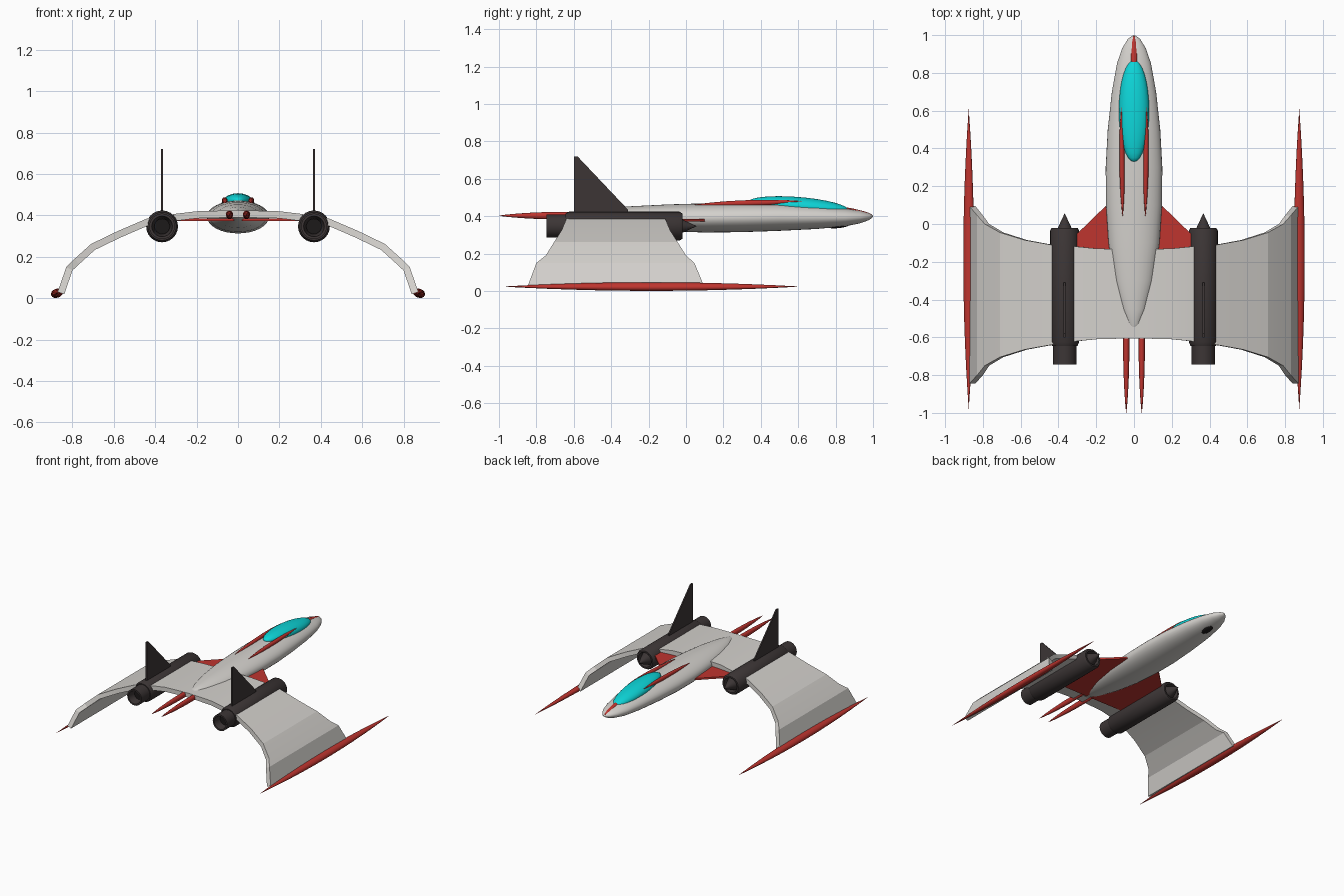
import bpy, bmesh, math
from mathutils import Vector

if "Cube" in bpy.data.objects:
    bpy.data.objects.remove(bpy.data.objects["Cube"])


def mat(name, col):
    m = bpy.data.materials.new(name)
    m.diffuse_color = (*col, 1)
    m.use_nodes = True
    m.node_tree.nodes["Principled BSDF"].inputs["Base Color"].default_value = m.diffuse_color
    return m


WHITE = mat("hull_white", (0.66, 0.64, 0.61))
RED = mat("trim_red", (0.52, 0.035, 0.028))
DARK = mat("engine_dark", (0.045, 0.036, 0.036))
CYAN = mat("canopy_cyan", (0.004, 0.66, 0.68))
BLACK = mat("inlet_black", (0.012, 0.01, 0.01))


def finish(name, bm, material, angle=35):
    bmesh.ops.recalc_face_normals(bm, faces=bm.faces)
    for f in bm.faces:
        f.smooth = angle > 0
    for e in bm.edges:
        e.smooth = e.calc_face_angle(0) < math.radians(angle)
    me = bpy.data.meshes.new(name)
    bm.to_mesh(me)
    bm.free()
    me.materials.append(material)
    ob = bpy.data.objects.new(name, me)
    bpy.context.collection.objects.link(ob)
    return ob


def loft(name, rings, material, n=32, tilt=0, angle=35):
    """Skin elliptical rings (x, y, z, rx, rz) that run along y."""
    bm = bmesh.new()
    loops = []
    for x, y, z, rx, rz in rings:
        vs = []
        for i in range(n):
            a = 2 * math.pi * i / n
            u, v = rx * math.cos(a), rz * math.sin(a)
            vs.append(bm.verts.new((x + u * math.cos(tilt) - v * math.sin(tilt), y,
                                    z + u * math.sin(tilt) + v * math.cos(tilt))))
        loops.append(vs)
    for a, b in zip(loops, loops[1:]):
        for i in range(n):
            j = (i + 1) % n
            bm.faces.new((a[i], a[j], b[j], b[i]))
    bm.faces.new(loops[0])
    bm.faces.new(loops[-1])
    return finish(name, bm, material, angle)


def spindle(name, rear, front, rx, rz, material, power=1.0, n=16, tilt=0, steps=16):
    """Body between two points, pointed (power 1) or ellipsoidal (power 0.5)."""
    rear, front = Vector(rear), Vector(front)
    rings = []
    for i in range(steps + 1):
        t = -math.cos(math.pi * i / steps)
        k = max(1 - t * t, 0.0004) ** power
        p = rear.lerp(front, (t + 1) / 2)
        rings.append((p.x, p.y, p.z, rx * k, rz * k))
    return loft(name, rings, material, n, tilt, 60)


def slab(name, pts, offset, material):
    """Flat polygon extruded by an offset vector."""
    bm = bmesh.new()
    f = bm.faces.new([bm.verts.new(p) for p in pts])
    g = bmesh.ops.extrude_face_region(bm, geom=[f])["geom"]
    bmesh.ops.translate(bm, vec=offset, verts=[v for v in g if isinstance(v, bmesh.types.BMVert)])
    return finish(name, bm, material, 0)


# Fuselage: y, half width, top z, bottom z
hull = [(-.57, .005, .417, .407), (-.53, .032, .430, .385), (-.45, .065, .441, .365),
        (-.3, .105, .453, .34), (-.1, .135, .463, .32), (.1, .148, .469, .313),
        (.3, .15, .472, .315), (.5, .139, .470, .322), (.7, .117, .458, .332),
        (.85, .09, .442, .346), (.93, .063, .429, .362), (.98, .032, .415, .38),
        (1.0, .004, .403, .396)]
loft("fuselage", [(0, y, (t + b) / 2, w, (t - b) / 2) for y, w, t, b in hull], WHITE, 32, 0, 70)

# Canopy, nose stripe and chin inlet
spindle("canopy", (0, .33, .474), (0, .87, .432), .08, .05, CYAN, .5, 32)
spindle("nose_stripe", (0, .80, .449), (0, .995, .407), .017, .012, RED, .5)
spindle("chin_inlet", (0, .76, .341), (0, .87, .352), .03, .010, BLACK, .5)

# Arched wing: x, top z, leading y, trailing y
half = [(0, .425, -.135, -.605), (.2, .42, -.13, -.61), (.3, .408, -.12, -.62),
        (.44, .385, -.11, -.64), (.58, .325, -.085, -.665), (.71, .262, -.045, -.705),
        (.79, .19, .0, -.75), (.83, .15, .045, -.80), (.872, .03, .095, -.845)]
span = [(-x, z, l, t) for x, z, l, t in reversed(half[1:])] + half
bm = bmesh.new()
secs = []
for i, (x, z, lead, trail) in enumerate(span):
    a, b = span[max(i - 1, 0)], span[min(i + 1, len(span) - 1)]
    d = Vector((b[0] - a[0], b[1] - a[1])).normalized()
    ix, iz = x + d.y * .034, z - d.x * .034
    secs.append([bm.verts.new(p) for p in ((x, lead, z), (x, trail, z), (ix, trail, iz), (ix, lead, iz))])
for a, b in zip(secs, secs[1:]):
    for i in range(4):
        j = (i + 1) % 4
        bm.faces.new((a[i], a[j], b[j], b[i]))
bm.faces.new(secs[0])
bm.faces.new(secs[-1])
finish("arched_wing", bm, WHITE, 12)

# Engine outline, from inside the nozzle to inside the intake: y, radius
shell = [(-.68, .038), (-.745, .05), (-.745, .062), (-.645, .062), (-.645, .068), (-.625, .077),
         (-.035, .077), (-.02, .068), (-.02, .056), (-.06, .052)]
for s, side in ((-1, "left"), (1, "right")):
    ex, ez = .367 * s, .347
    loft(side + "_engine", [(ex, y, ez, r, r) for y, r in shell], DARK, 24)
    loft(side + "_intake_cone", [(ex, y, ez, r, r) for y, r in ((-.06, .05), (-.02, .036), (.055, .001))], DARK, 24)
    loft(side + "_nozzle_core", [(ex, y, ez, r, r) for y, r in ((-.69, .037), (-.683, .037))], BLACK, 24)
    slab(side + "_tail_fin", [(ex - .005, y, z) for y, z in
         ((-.6, .40), (-.6, .72), (-.58, .72), (-.31, .435), (-.31, .40))], (.01, 0, 0), DARK)
    # Red strake, running under the wing root
    slab(side + "_strake", [(s * x, y, .372) for x, y in
         ((.02, .105), (.14, .105), (.31, -.06), (.31, -.5), (.02, -.5))], (0, 0, .014), RED)
    # Red pods on the wing tips, beside the canopy and at the tail
    spindle(side + "_wingtip_pod", (.875 * s, -.98, .024), (.875 * s, .61, .024),
            .03, .022, RED, 1, 16, -s * .35)
    spindle(side + "_canopy_rail", (.06 * s, .04, .460), (.067 * s, .62, .480), .014, .016, RED, .8)
    spindle(side + "_tail_gun", (.041 * s, -1.0, .403), (.041 * s, -.25, .403), .017, .021, RED, .8)
